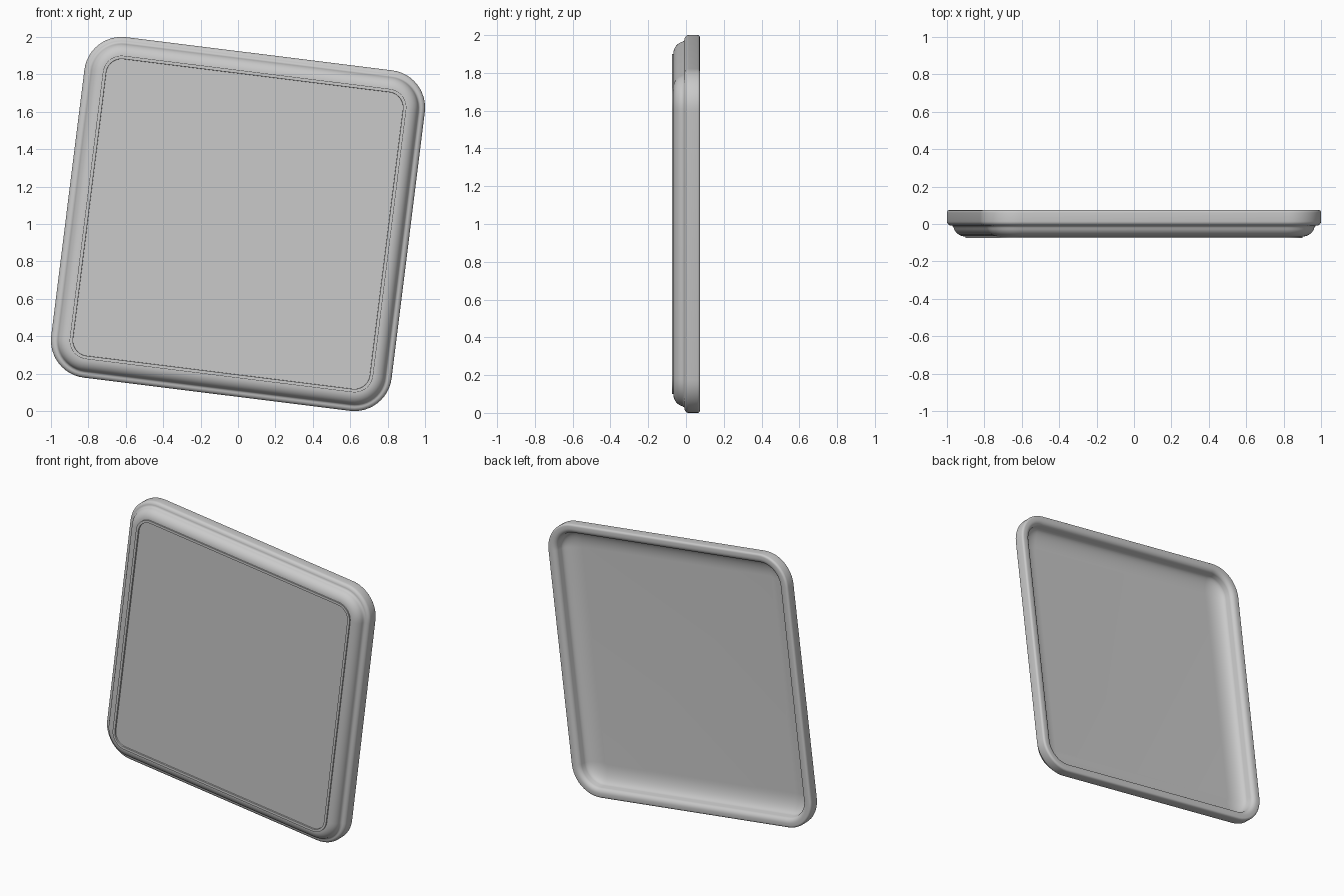
import bpy, bmesh, math
from mathutils import Matrix

default = bpy.data.objects.get("Cube")
if default:
    bpy.data.objects.remove(default, do_unlink=True)

CORNER = 0.717      # distance of each corner centre from the middle
RADIUS = 0.2        # outer corner radius
TILT = math.radians(7.1)

grey = bpy.data.materials.new("plain grey")
grey.use_nodes = True
colour = (0.59, 0.59, 0.59, 1)
grey.diffuse_color = colour
grey.node_tree.nodes["Principled BSDF"].inputs["Base Color"].default_value = colour


def arc(cx, cy, rx, ry, start, end, steps):
    """Elliptical piece of the cross-section, as (inset, y) points."""
    angles = [math.radians(start + (end - start) * i / steps) for i in range(steps + 1)]
    return [(cx + rx * math.cos(a), cy + ry * math.sin(a)) for a in angles]


def rounded_square(bm, inset, y, steps=12):
    ring = []
    for k in range(4):
        angle = math.pi / 4 + k * math.pi / 2
        cx = CORNER * math.sqrt(2) * math.cos(angle)
        cz = CORNER * math.sqrt(2) * math.sin(angle)
        for i in range(steps + 1):
            a = k * math.pi / 2 + i / steps * math.pi / 2
            r = RADIUS - inset
            ring.append(bm.verts.new((cx + r * math.cos(a), y, cz + r * math.sin(a))))
    return ring


# Cross-section from the front panel, around the rim, to the hollow back
profile = [(0.118, -0.066), (0.117, -0.075), (0.1, -0.075)]
profile += arc(0.1, -0.006, 0.066, 0.061, 270, 192, 10)       # rounded moulding
profile += arc(0.026, 0.014, 0.026, 0.023, 275, 180, 6)       # outer shoulder
profile += arc(0.014, 0.061, 0.014, 0.014, 180, 90, 4)        # back rim, outside
profile += arc(0.03, 0.045, 0.034, 0.03, 90, 10, 6)           # back rim, inside
profile += arc(0.188, 0.025, 0.122, 0.055, 185, 270, 10)      # hollow wall

bm = bmesh.new()
rings = [rounded_square(bm, d, y) for d, y in profile]
for a, b in zip(rings, rings[1:]):
    for i in range(len(a)):
        j = (i + 1) % len(a)
        bm.faces.new((a[i], a[j], b[j], b[i]))
bm.faces.new(rings[0])       # front panel
bm.faces.new(rings[-1])      # floor of the hollow back
bmesh.ops.recalc_face_normals(bm, faces=bm.faces)
bmesh.ops.rotate(bm, verts=bm.verts, cent=(0, 0, 0), matrix=Matrix.Rotation(TILT, 3, "Y"))
bmesh.ops.translate(bm, verts=bm.verts, vec=(0, 0, 1))

mesh = bpy.data.meshes.new("tray_panel")
bm.to_mesh(mesh)
bm.free()
mesh.materials.append(grey)
tray = bpy.data.objects.new("tray_panel", mesh)
bpy.context.collection.objects.link(tray)
bpy.context.view_layer.objects.active = tray
tray.select_set(True)
bpy.ops.object.shade_smooth_by_angle(angle=math.radians(62))
